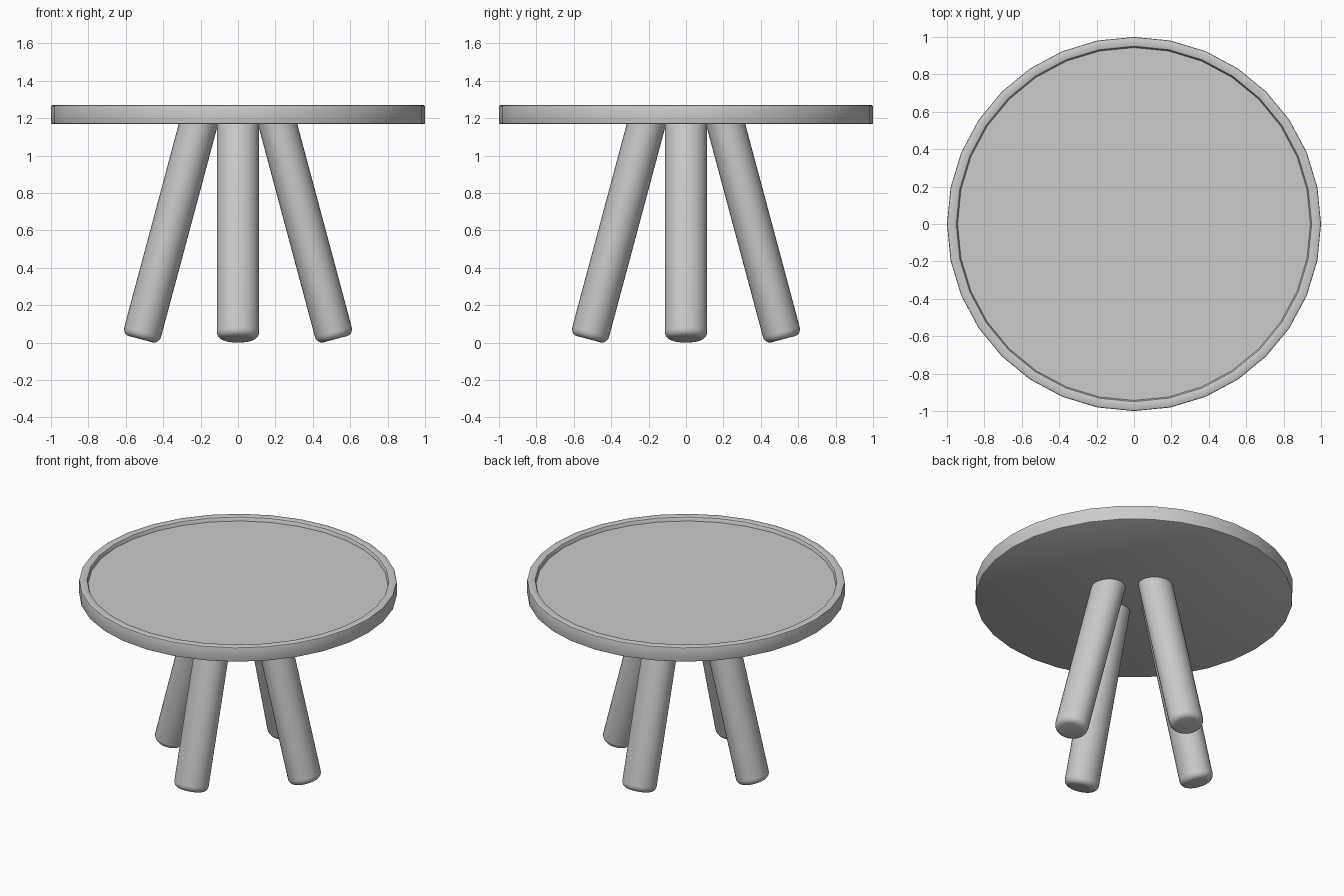
import bpy, bmesh
from math import pi, sin, cos, radians
from mathutils import Matrix

if "Cube" in bpy.data.objects:
    bpy.data.objects.remove(bpy.data.objects["Cube"])


def lathe(name, profile, sides, squash=1.0):
    """Revolve an (r, z) profile whose ends are closed with flat caps."""
    bm = bmesh.new()
    rings = [[bm.verts.new((r * cos(2 * pi * i / sides) * squash,
                            r * sin(2 * pi * i / sides), z)) for i in range(sides)]
             for r, z in profile]
    for a, b in zip(rings, rings[1:]):
        for i in range(sides):
            j = (i + 1) % sides
            bm.faces.new((a[i], a[j], b[j], b[i]))
    bm.faces.new(rings[0][::-1])
    bm.faces.new(rings[-1])
    bmesh.ops.recalc_face_normals(bm, faces=bm.faces)
    mesh = bpy.data.meshes.new(name)
    bm.to_mesh(mesh)
    bm.free()
    ob = bpy.data.objects.new(name, mesh)
    bpy.context.collection.objects.link(ob)
    bpy.ops.object.select_all(action='DESELECT')
    ob.select_set(True)
    bpy.context.view_layer.objects.active = ob
    bpy.ops.object.shade_smooth_by_angle(angle=radians(35))
    return ob


# Round tray top with a shallow recess and a softened rim
lathe("tabletop", [(0.992, 1.168), (0.998, 1.171), (1.0, 1.177),
                   (1.0, 1.261), (0.998, 1.267), (0.992, 1.27),
                   (0.957, 1.27), (0.950, 1.267), (0.947, 1.261),
                   (0.943, 1.243)], 32)

# Four splayed legs with rounded feet, tops sunk into the tabletop
R, BEVEL, TILT = 0.113, 0.04, radians(15)
foot = [(R - BEVEL + BEVEL * sin(t * pi / 10), BEVEL - BEVEL * cos(t * pi / 10))
        for t in range(6)]
for k, side in enumerate(("right", "back", "left", "front")):
    leg = lathe(side + "_leg", foot + [(R, 1.22)], 32, squash=0.9)
    leg.matrix_world = (Matrix.Rotation(k * pi / 2, 4, 'Z')
                        @ Matrix.Translation((0.52, 0, 0.018))
                        @ Matrix.Rotation(-TILT, 4, 'Y'))
